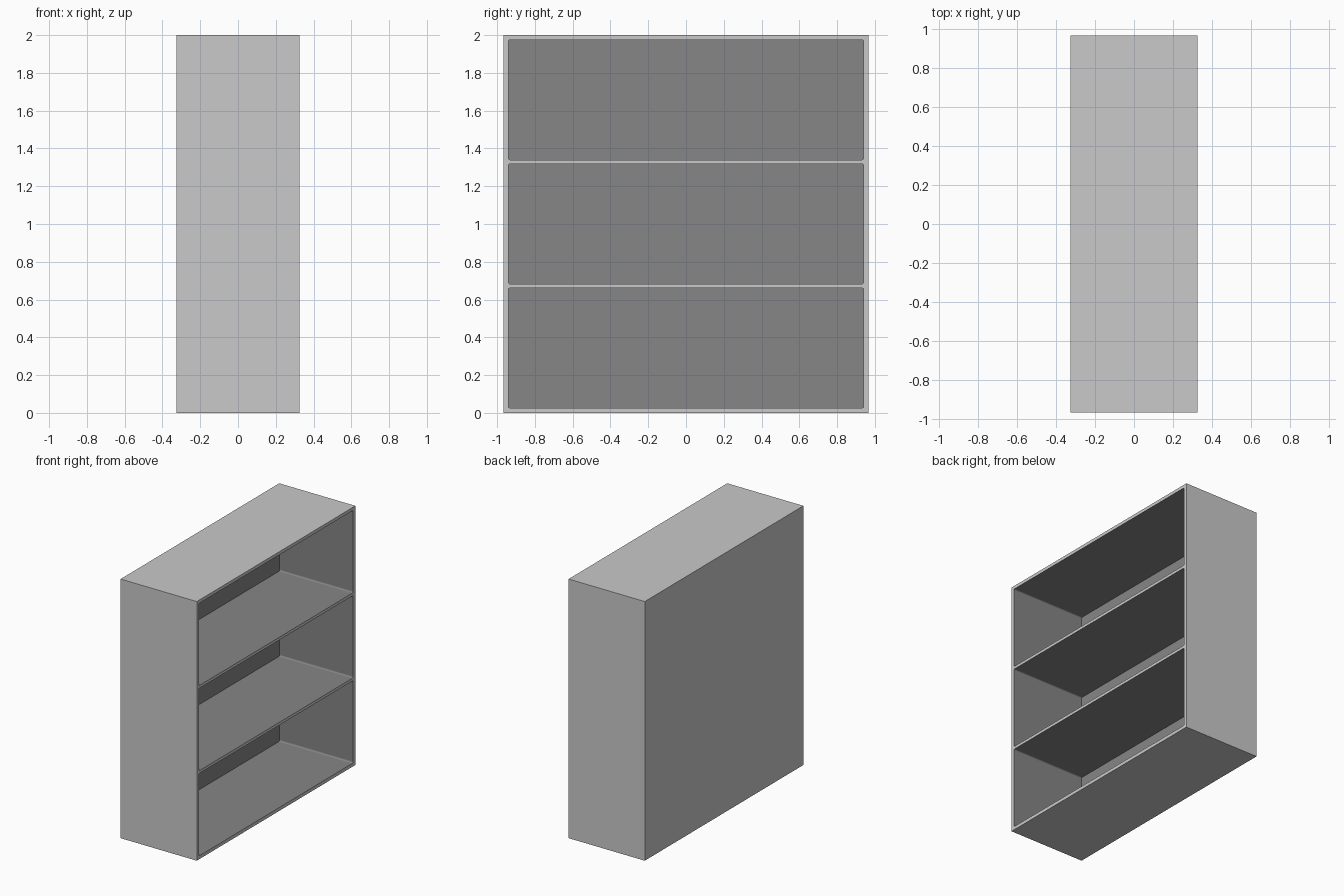
import bpy, bmesh, math

if "Cube" in bpy.data.objects:
    bpy.data.objects.remove(bpy.data.objects["Cube"])

DEPTH, WIDTH, HEIGHT = 0.65, 1.934, 2.0      # x, y, z sizes
BACK_X = -0.303                              # inner face of the back panel
INNER_Y = 0.941                              # half width of each compartment
BAYS = [(0.026, 0.661), (0.683, 1.318), (1.340, 1.975)]
RADIUS = 0.01


def material(name, srgb):
    m = bpy.data.materials.new(name)
    v = ((srgb + 0.055) / 1.055) ** 2.4
    m.diffuse_color = (v, v, v, 1)
    m.use_nodes = True
    m.node_tree.nodes["Principled BSDF"].inputs["Base Color"].default_value = m.diffuse_color
    return m


def new_object(name, bm):
    bmesh.ops.recalc_face_normals(bm, faces=bm.faces)
    mesh = bpy.data.meshes.new(name)
    bm.to_mesh(mesh)
    bm.free()
    ob = bpy.data.objects.new(name, mesh)
    bpy.context.collection.objects.link(ob)
    return ob


def bay_cutter(z0, z1):
    """Rounded rectangle in the yz plane, extruded out through the open side."""
    bm = bmesh.new()
    cy, cz, h = INNER_Y - RADIUS, (z1 - z0) / 2 - RADIUS, (z0 + z1) / 2
    verts = []
    for q, (sy, sz) in enumerate([(1, 1), (-1, 1), (-1, -1), (1, -1)]):
        for i in range(4):
            a = math.radians(90 * q + 30 * i)
            verts.append(bm.verts.new((BACK_X, sy * cy + RADIUS * math.cos(a),
                                       h + sz * cz + RADIUS * math.sin(a))))
    face = bm.faces.new(verts)
    ext = bmesh.ops.extrude_face_region(bm, geom=[face])
    moved = [v for v in ext["geom"] if isinstance(v, bmesh.types.BMVert)]
    bmesh.ops.translate(bm, verts=moved, vec=(0.4 - BACK_X, 0, 0))
    # keep the cutter closed
    if not face.is_valid:
        bm.faces.new(verts)
    ob = new_object("compartment_cutter", bm)
    ob.hide_render = True
    return ob


# cabinet body
bm = bmesh.new()
bmesh.ops.create_cube(bm, size=1)
for v in bm.verts:
    v.co = (v.co.x * DEPTH, v.co.y * WIDTH, (v.co.z + 0.5) * HEIGHT)
shelf_unit = new_object("shelf_unit", bm)
shelf_unit.data.materials.append(material("light grey", 0.79))
shelf_unit.data.materials.append(material("dark grey interior", 0.525))

# three compartments cut into the open side
bpy.context.view_layer.objects.active = shelf_unit
for z0, z1 in BAYS:
    cutter = bay_cutter(z0, z1)
    mod = shelf_unit.modifiers.new("compartment", 'BOOLEAN')
    mod.operation = 'DIFFERENCE'
    mod.solver = 'EXACT'
    mod.object = cutter
    bpy.ops.object.modifier_apply(modifier=mod.name)
    bpy.data.objects.remove(cutter)

# darker colour on every face inside the compartments
for p in shelf_unit.data.polygons:
    c = p.center
    inside = (abs(c.x) < DEPTH / 2 - 0.005 and abs(c.y) < WIDTH / 2 - 0.005
              and 0.005 < c.z < HEIGHT - 0.005)
    p.material_index = 1 if inside else 0
